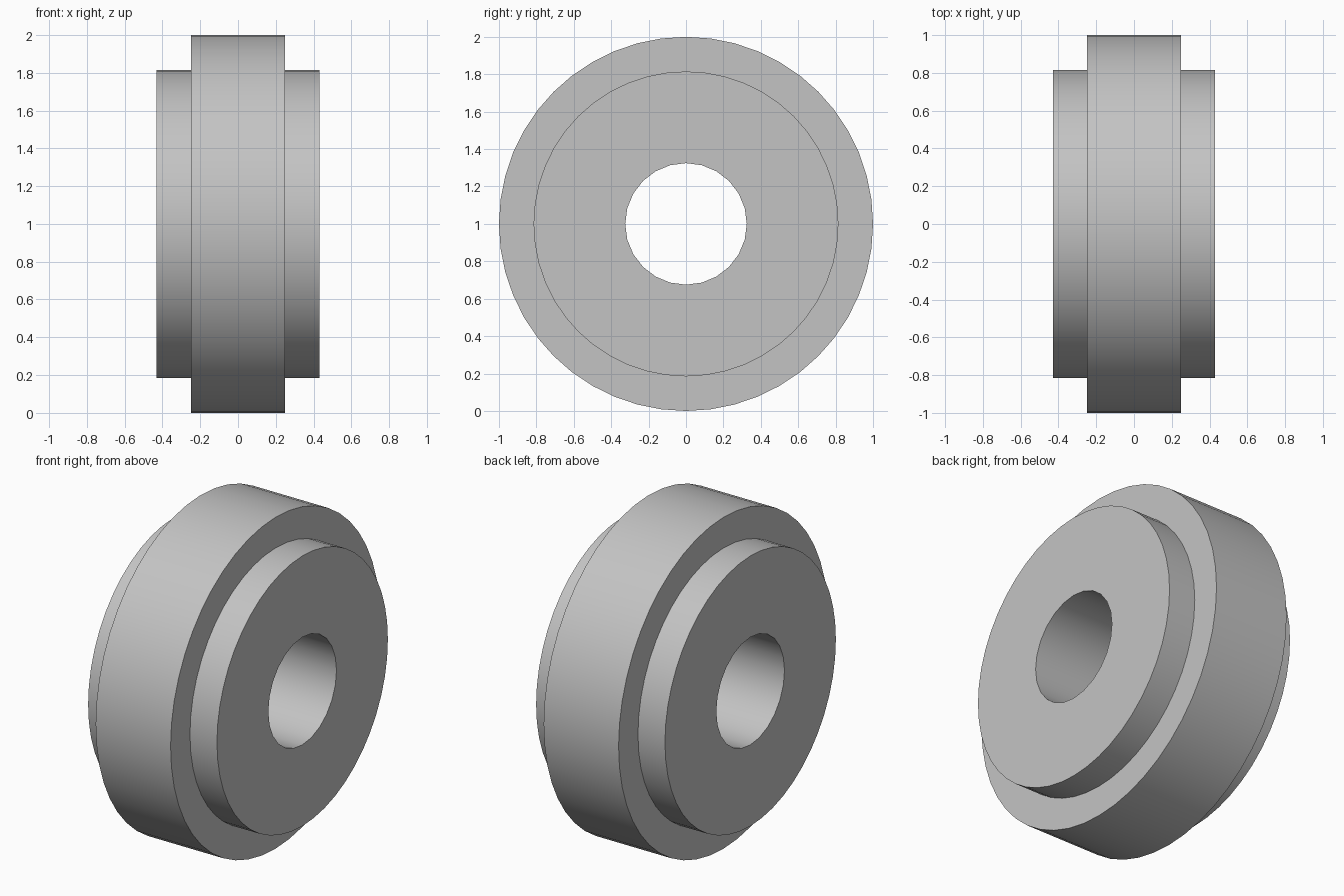
import bpy, bmesh
from math import cos, sin, tau, radians

cube = bpy.data.objects.get("Cube")
if cube:
    bpy.data.objects.remove(cube, do_unlink=True)

# Main dimensions
RIM_R, HUB_R, BORE_R = 1.0, 0.815, 0.325
RIM_X, HUB_X = 0.25, 0.43
FINE, COARSE = 48, 24

grey = bpy.data.materials.new("plain grey")
grey.use_nodes = True
colour = (0.55, 0.55, 0.55, 1)
grey.diffuse_color = colour
grey.node_tree.nodes["Principled BSDF"].inputs["Base Color"].default_value = colour


def ring(bm, x, radius, count):
    """Circle of vertices around the x axle, starting at the top."""
    return [bm.verts.new((x, radius * sin(tau * i / count), radius * cos(tau * i / count)))
            for i in range(count)]


def bridge(bm, a, b):
    """Join two rings, even when one has more sides than the other."""
    n = min(len(a), len(b))

    def span(loop, i):
        k = len(loop) // n
        return [loop[(i * k + j) % len(loop)] for j in range(k + 1)]

    for i in range(n):
        bm.faces.new(span(a, i) + span(b, i)[::-1])


# Stepped wheel: closed profile swept around the axle, with the bore through it
half = [(HUB_X, BORE_R, COARSE), (HUB_X, HUB_R, FINE),
        (RIM_X, HUB_R, FINE), (RIM_X, RIM_R, FINE)]
profile = half + [(-x, r, n) for x, r, n in reversed(half)]

bm = bmesh.new()
rings = [ring(bm, *p) for p in profile]
for a, b in zip(rings, rings[1:] + rings[:1]):
    bridge(bm, a, b)
bmesh.ops.recalc_face_normals(bm, faces=bm.faces)

mesh = bpy.data.meshes.new("stepped_wheel")
bm.to_mesh(mesh)
bm.free()
mesh.materials.append(grey)
wheel = bpy.data.objects.new("stepped_wheel", mesh)
wheel.location.z = RIM_R
bpy.context.collection.objects.link(wheel)

# Smooth round walls, crisp corners
bpy.context.view_layer.objects.active = wheel
wheel.select_set(True)
bpy.ops.object.shade_smooth_by_angle(angle=radians(30))
